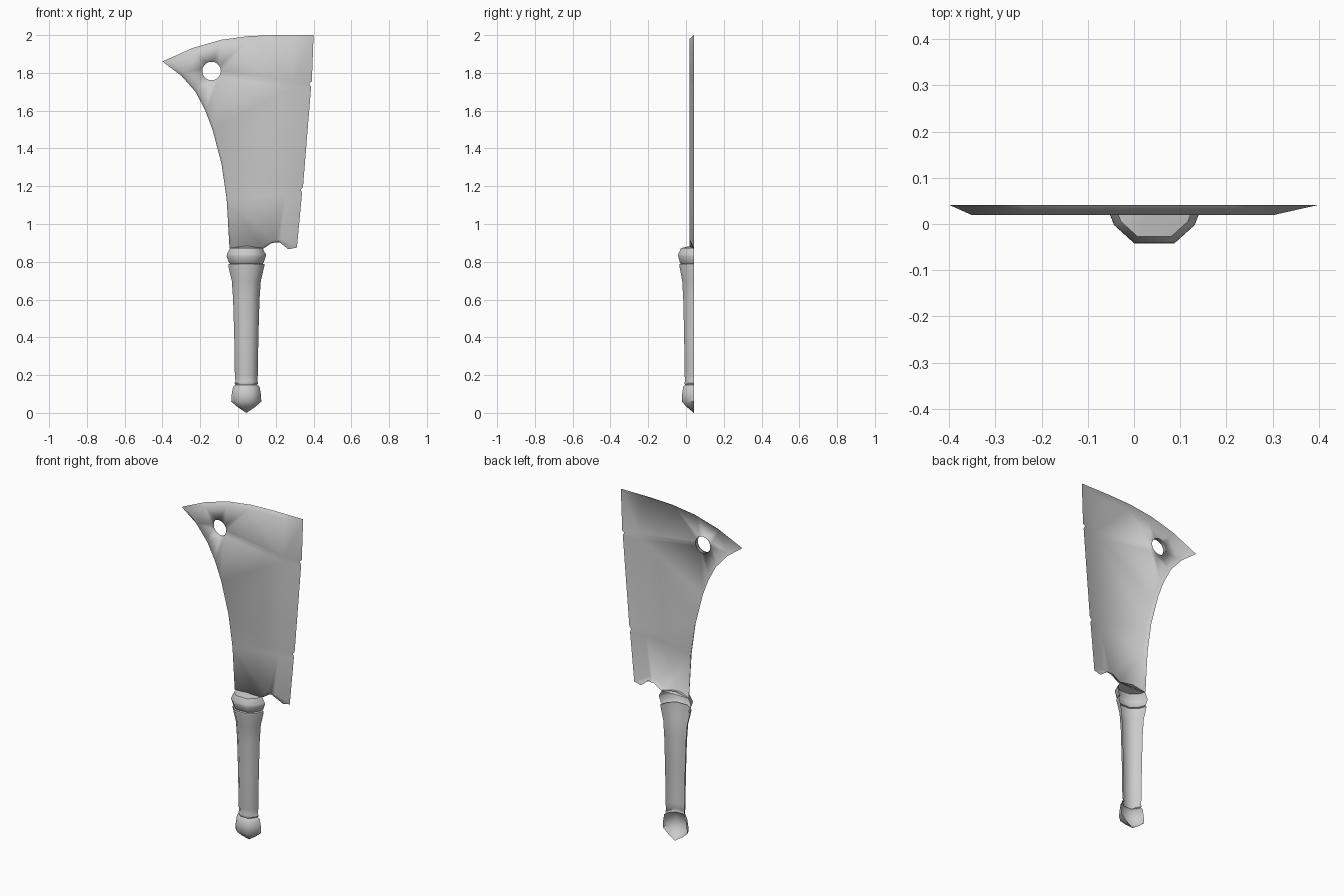
import bpy, bmesh, math

if "Cube" in bpy.data.objects:
    bpy.data.objects.remove(bpy.data.objects["Cube"])

BACK = 0.0415      # open back plane of the half shell
FACE = 0.019       # flat front face of the blade
CX = 0.044         # handle axis


def finish(bm, name, angle):
    bmesh.ops.recalc_face_normals(bm, faces=bm.faces[:])
    if sum(f.normal.y * f.calc_area() for f in bm.faces) > 0:   # face the front
        bmesh.ops.reverse_faces(bm, faces=bm.faces[:])
    me = bpy.data.meshes.new(name)
    bm.to_mesh(me)
    bm.free()
    ob = bpy.data.objects.new(name, me)
    bpy.context.collection.objects.link(ob)
    bpy.ops.object.select_all(action='DESELECT')
    ob.select_set(True)
    bpy.context.view_layer.objects.active = ob
    bpy.ops.object.shade_smooth_by_angle(angle=math.radians(angle))


def walls(bm, a, b):
    n = len(a)
    for i in range(n):
        j = (i + 1) % n
        bm.faces.new((a[i], a[j], b[j], b[i]))


# Blade: outline x, z plus offset of the front face's edge
outline = [
    (-0.40, 1.86, 0.05, 0.0),                                   # hooked tip
    (-0.24, 1.932, 0.01, -0.02), (-0.09, 1.975, 0, -0.02),      # top
    (0.06, 1.995, 0, -0.02), (0.20, 2.0, 0, -0.02),
    (0.40, 2.0, -0.10, -0.02),
    (0.391, 1.755, -0.10, 0), (0.377, 1.745, -0.087, 0),        # edge, nicked
    (0.387, 1.725, -0.10, 0),
    (0.344, 1.195, -0.09, 0), (0.332, 1.183, -0.079, 0),
    (0.339, 1.163, -0.088, 0),
    (0.312, 0.875, -0.085, 0.045), (0.267, 0.866, -0.05, 0.048),  # heel
    (0.225, 0.903, -0.02, 0.012), (0.18, 0.90, -0.005, 0.01),
    (0.135, 0.87, -0.005, 0.01), (-0.045, 0.87, 0.01, 0.01),
    (-0.060, 1.13, 0.01, 0), (-0.087, 1.317, 0.01, 0.002),      # spine
    (-0.135, 1.50, 0.01, 0.004), (-0.175, 1.605, 0.01, 0.005),
    (-0.225, 1.70, 0.01, 0.008), (-0.30, 1.785, 0.012, 0.014),
]
bm = bmesh.new()
outer = [bm.verts.new((x, BACK, z)) for x, z, _, _ in outline]
inner = [bm.verts.new((x + dx, FACE, z + dz)) for x, z, dx, dz in outline]


def hole_ring(y, n=20, r=0.049):
    return [bm.verts.new((-0.14 + r * math.cos(2 * math.pi * i / n), y,
                          1.81 + r * math.sin(2 * math.pi * i / n))) for i in range(n)]


hole_front, hole_back = hole_ring(FACE), hole_ring(BACK)
edges = [bm.edges.new((loop[i], loop[i - 1]))
         for loop in (inner, hole_front) for i in range(len(loop))]
bmesh.ops.triangle_fill(bm, edges=edges, use_beauty=True, normal=(0, -1, 0))
walls(bm, outer, inner)
walls(bm, hole_front, hole_back)
finish(bm, "blade", 180)

# Handle parts: half of a ten-sided section swept along (half width, z)
section = [(-1, 0), (-0.84, 0.42), (-0.42, 0.8), (0.42, 0.8), (0.84, 0.42), (1, 0)]


def half_turned(name, profile):
    bm = bmesh.new()
    rings = []
    for r, z in profile:
        if r == 0:
            rings.append([bm.verts.new((CX, BACK, z))] * len(section))
        else:
            rings.append([bm.verts.new((CX + r * u, BACK - r * v, z)) for u, v in section])
    for a, b in zip(rings, rings[1:]):
        for i in range(len(section) - 1):
            quad = dict.fromkeys((a[i], a[i + 1], b[i + 1], b[i]))
            bm.faces.new(list(quad))
    finish(bm, name, 50)


half_turned("pommel", [(0, 0.0), (0.045, 0.03), (0.080, 0.06), (0.077, 0.10),
                       (0.070, 0.14), (0.057, 0.148)])
half_turned("grip", [(0.057, 0.148), (0.063, 0.157), (0.058, 0.168), (0.061, 0.20),
                     (0.064, 0.40), (0.070, 0.60), (0.077, 0.70), (0.095, 0.775),
                     (0.095, 0.787), (0.086, 0.79)])
half_turned("guard", [(0.086, 0.79), (0.092, 0.795), (0.104, 0.83), (0.103, 0.84),
                      (0.086, 0.872), (0, 0.888)])
